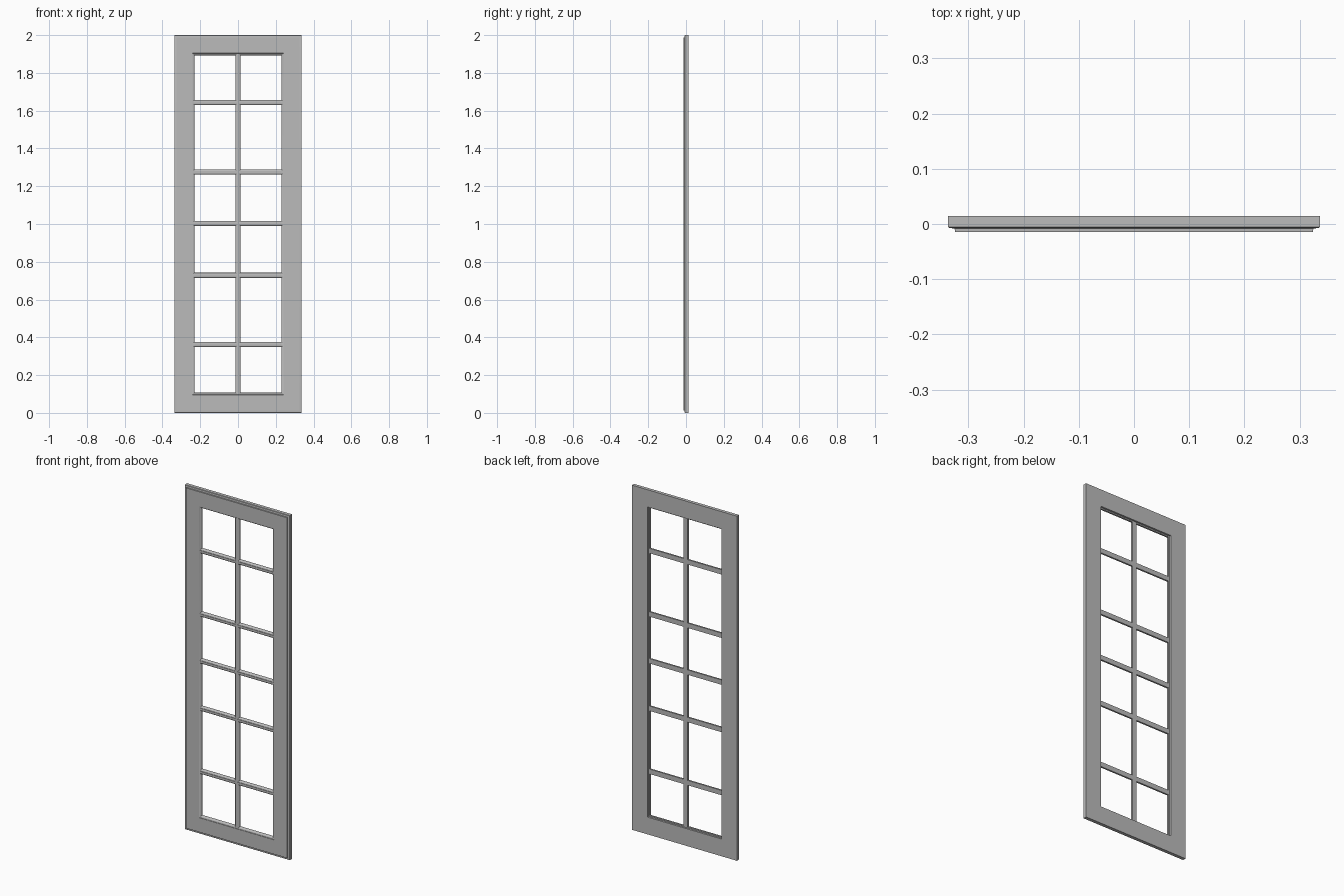
import bpy
import bmesh
import math
from mathutils import Vector

cube = bpy.data.objects.get("Cube")
if cube:
    bpy.data.objects.remove(cube, do_unlink=True)

grey = bpy.data.materials.new("plain_grey")
grey.use_nodes = True
colour = (0.5, 0.5, 0.5, 1)
grey.diffuse_color = colour
shader = next(n for n in grey.node_tree.nodes if n.type == 'BSDF_PRINCIPLED')
shader.inputs["Base Color"].default_value = colour

HALF_W, HEIGHT = 0.337, 2.0
FRONT, BACK, LIP = -0.0145, 0.0145, 0.004
INNER = 0.107                       # width of the frame rails


def ovolo(edge, depth, width, drop, steps=4):
    """Quarter-round moulding from a front step down to the opening."""
    angles = [math.pi / 2 * i / steps for i in range(steps + 1)]
    return [(edge + width * math.sin(a), depth + drop * (1 - math.cos(a))) for a in angles]


def loft(name, rings, closed):
    """Skin a list of matching cross-sections, looping or with capped ends."""
    bm = bmesh.new()
    loops = [[bm.verts.new(p) for p in ring] for ring in rings]
    count = len(loops)
    for i in range(count if closed else count - 1):
        a, b = loops[i], loops[(i + 1) % count]
        for j in range(len(a)):
            k = (j + 1) % len(a)
            bm.faces.new((a[j], a[k], b[k], b[j]))
    if not closed:
        bm.faces.new(loops[0])
        bm.faces.new(loops[-1])
    bmesh.ops.recalc_face_normals(bm, faces=bm.faces)
    mesh = bpy.data.meshes.new(name)
    bm.to_mesh(mesh)
    bm.free()
    mesh.materials.append(grey)
    obj = bpy.data.objects.new(name, mesh)
    bpy.context.collection.objects.link(obj)
    bpy.ops.object.select_all(action='DESELECT')
    obj.select_set(True)
    bpy.context.view_layer.objects.active = obj
    bpy.ops.object.shade_smooth_by_angle(angle=math.radians(30))
    return obj


# Mitred frame: stepped outer edge, moulded opening, rebate at the back
frame_profile = [(0, BACK), (0, -0.005), (0.002, -0.007), (0.012, -0.0085),
                 (0.0125, FRONT), (0.096, FRONT)]
frame_profile += ovolo(0.0965, FRONT + 0.002, INNER - 0.0965, 0.009)
frame_profile += [(INNER, LIP), (0.1, LIP), (0.1, BACK)]
corners = [(-1, 0), (1, 0), (1, 1), (-1, 1)]
loft("frame", [[Vector((sx * (HALF_W - d), y, HEIGHT - d if top else d))
                for d, y in frame_profile] for sx, top in corners], True)

# Glazing bar cross-section: flat back, moulded sides, narrow raised front
half = [(0.005, FRONT + 0.001)] + ovolo(0.0055, FRONT + 0.003, 0.0085, 0.008) + [(0.014, LIP)]
bar_profile = half + [(-w, y) for w, y in reversed(half)]
reach = INNER - 0.006

loft("vertical_bar", [[Vector((w, y, z)) for w, y in bar_profile]
                      for z in (reach, HEIGHT - reach)], False)

for number, height in enumerate((0.362, 0.728, 1.003, 1.275, 1.643), 1):
    loft(f"horizontal_bar_{number}", [[Vector((x, y, height + w)) for w, y in bar_profile]
                                      for x in (reach - HALF_W, HALF_W - reach)], False)
